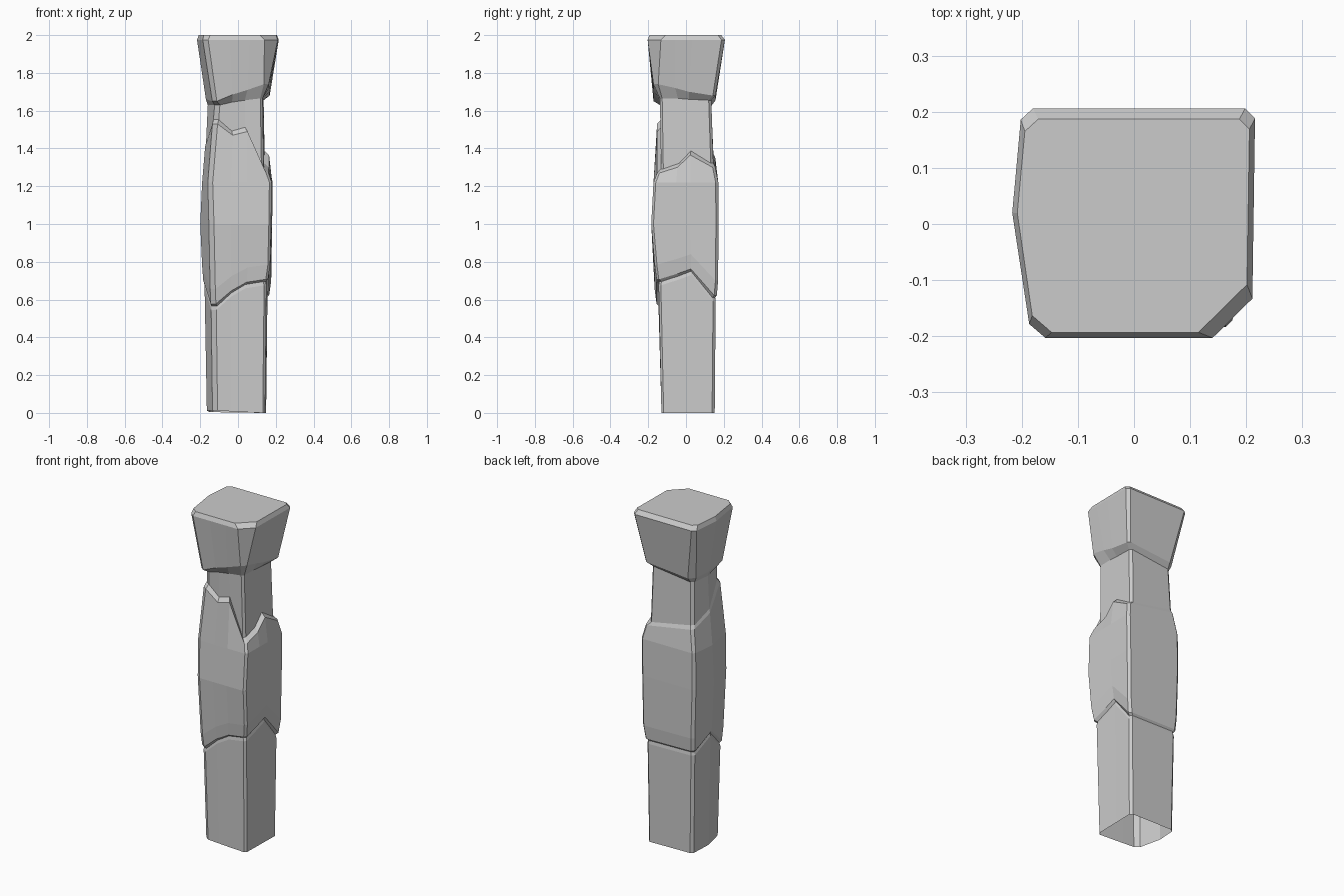
import bpy
from mathutils import Vector

if "Cube" in bpy.data.objects:
    bpy.data.objects.remove(bpy.data.objects["Cube"])

# Ring corners/points: FL, F1, F2, FR, R1, R2, BR, BL, left ridge
CH = (.022, .012, .014, .014)      # default corner chamfers: FL, FR, BR, BL


def ring(xl, xr, yf, yb, xm, z, dz=0, ch=CH):
    """Five-sided stone outline with chamfered corners and crack points on two faces."""
    zs = [h + dz for h in z] if isinstance(z, (list, tuple)) else [z] * 9
    xb = (xl + xm) / 2
    fl, fr = Vector((xl, yf)), Vector((xr - .006, yf))
    br, bl, lm = Vector((xr, yb)), Vector((xb, yb)), Vector((xm, .02))
    pts = [(fl, ch[0], lm, fr), (fl.lerp(fr, .35), 0, 0, 0), (fl.lerp(fr, .62), 0, 0, 0),
           (fr, ch[1], fl, br), (fr.lerp(br, .35), 0, 0, 0), (fr.lerp(br, .57), 0, 0, 0),
           (br, ch[2], fr, bl), (bl, ch[3], br, lm), (lm, 0, 0, 0)]
    out = []
    for (p, c, before, after), h in zip(pts, zs):
        if c:
            for q in (before, after):
                s = p + (q - p).normalized() * c
                out.append((s.x, s.y, h))
        else:
            out.append((p.x, p.y, h))
    return out


def loft(name, rings, cap=False):
    """Skin consecutive rings with flat faces."""
    n = len(rings[0])
    verts = [v for r in rings for v in r]
    faces = [(k * n + i, k * n + (i + 1) % n, (k + 1) * n + (i + 1) % n, (k + 1) * n + i)
             for k in range(len(rings) - 1) for i in range(n)]
    if cap:
        faces.append(tuple(range((len(rings) - 1) * n, len(rings) * n)))
    me = bpy.data.meshes.new(name)
    me.from_pydata(verts, [], faces)
    ob = bpy.data.objects.new(name, me)
    bpy.context.collection.objects.link(ob)
    return ob


# Crack lines around the column
low = (.565, .635, .68, .695, .725, .75, .61, .615, .69)
high = (1.54, 1.48, 1.50, 1.28, 1.31, 1.375, 1.31, 1.36, 1.42)
collar = (1.63, 1.645, 1.655, 1.665, 1.665, 1.66, 1.655, 1.625, 1.63)
under = (1.65, 1.685, 1.71, 1.74, 1.72, 1.70, 1.68, 1.655, 1.66)
foot = (.012, .008, .004, 0, 0, 0, 0, .004, .012)

low_ring = ring(-.133, .152, -.142, .154, -.174, low)
high_ring = ring(-.124, .142, -.132, .145, -.169, high, .012)
collar_ring = ring(-.118, .136, -.138, .134, -.16, collar)

# Lower shaft, open underneath
loft("lower_shaft", [ring(-.13, .149, -.13, .152, -.165, foot),
                     ring(-.137, .156, -.145, .157, -.177, low, -.02), low_ring])

# Swollen middle block between the two cracks
loft("middle_block", [low_ring,
                      ring(-.139, .165, -.156, .163, -.184, low, .012),
                      ring(-.142, .176, -.166, .17, -.19, low, .09),
                      ring(-.149, .181, -.184, .172, -.2, 1.0),
                      ring(-.156, .184, -.172, .171, -.19, 1.22),
                      ring(-.13, .167, -.153, .155, -.174, high, -.01),
                      high_ring])

# Narrow neck
loft("neck", [high_ring, collar_ring])

# Flared capital with a broken front right corner
loft("capital", [collar_ring,
                 ring(-.132, .168, -.172, .156, -.17, under, 0, (.02, .025, .014, .03)),
                 ring(-.183, .216, -.203, .206, -.217, 1.975, 0, (.025, .07, .018, .02)),
                 ring(-.177, .206, -.193, .187, -.208, 2.0, 0, (.03, .085, .018, .022))],
     cap=True)
